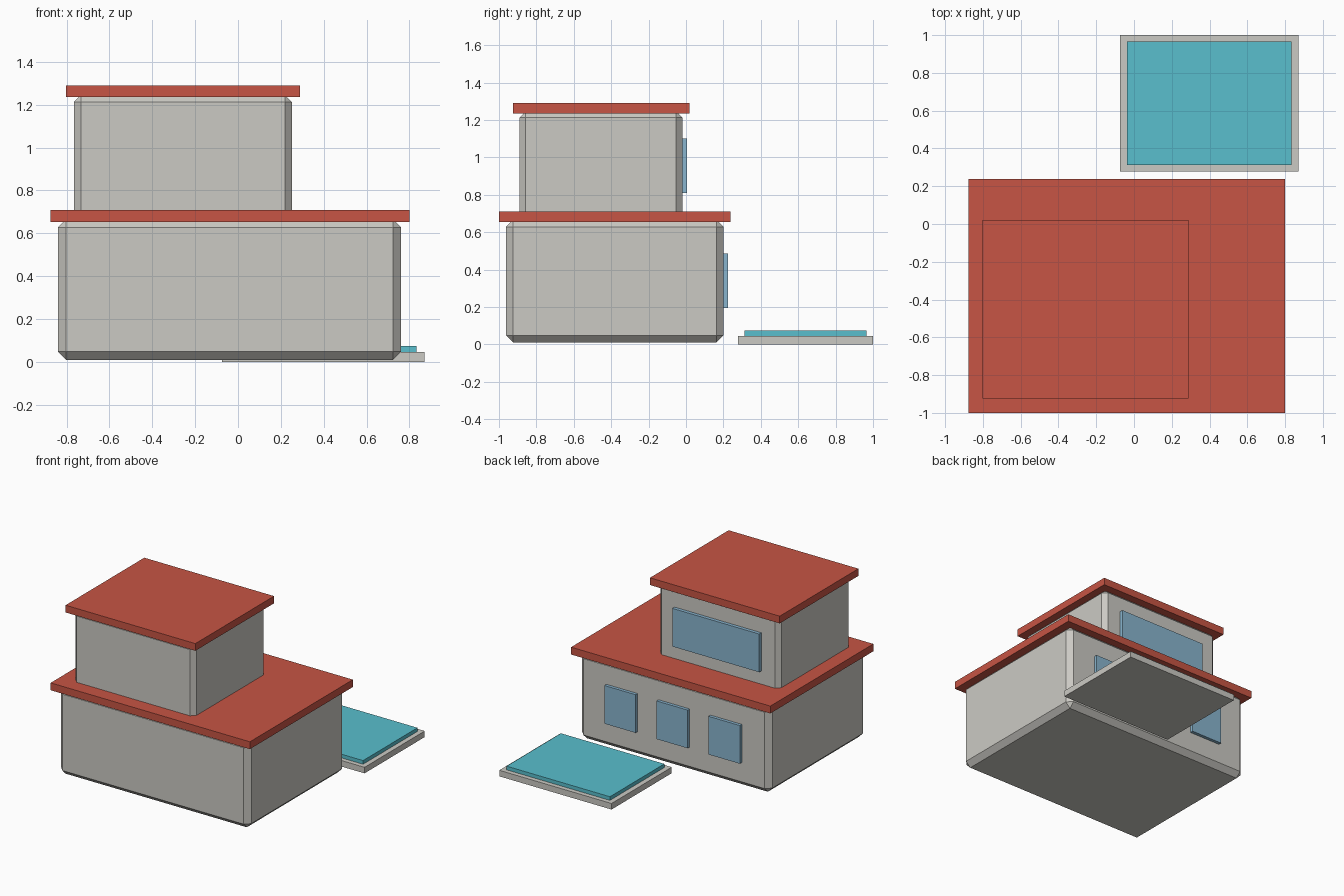
import bpy, bmesh

if "Cube" in bpy.data.objects:
    bpy.data.objects.remove(bpy.data.objects["Cube"])


def material(name, rgb):
    m = bpy.data.materials.new(name)
    m.diffuse_color = (*rgb, 1.0)
    m.use_nodes = True
    m.node_tree.nodes["Principled BSDF"].inputs["Base Color"].default_value = m.diffuse_color
    return m


WALL = material("warm_grey_wall", (0.60, 0.59, 0.55))
ROOF = material("brick_red", (0.57, 0.09, 0.058))
WATER = material("pool_turquoise", (0.10, 0.52, 0.61))
GLASS = material("window_blue", (0.25, 0.46, 0.62))


def box(name, x, y, z, mat, chamfer=0.0):
    """Box spanning the given (min, max) ranges, optionally with chamfered edges."""
    bm = bmesh.new()
    bmesh.ops.create_cube(bm, size=1.0)
    for v in bm.verts:
        v.co = [r[0] + (c + 0.5) * (r[1] - r[0]) for c, r in zip(v.co, (x, y, z))]
    if chamfer:
        bmesh.ops.bevel(bm, geom=bm.edges[:], offset=chamfer, segments=1,
                        affect='EDGES', clamp_overlap=True)
    mesh = bpy.data.meshes.new(name)
    bm.to_mesh(mesh)
    bm.free()
    mesh.materials.append(mat)
    obj = bpy.data.objects.new(name, mesh)
    bpy.context.collection.objects.link(obj)
    return obj


# Two storeys with chamfered walls and overhanging flat roofs
box("lower_storey", (-0.84, 0.76), (-0.963, 0.20), (0.01, 0.666), WALL, 0.038)
box("lower_roof", (-0.875, 0.80), (-1.0, 0.237), (0.653, 0.709), ROOF)
box("upper_storey", (-0.766, 0.252), (-0.89, -0.02), (0.67, 1.245), WALL, 0.033)
box("upper_roof", (-0.802, 0.289), (-0.925, 0.02), (1.235, 1.29), ROOF)

# Back windows: three below, one wide above
for i, cx in enumerate((-0.478, -0.04, 0.398)):
    box(f"lower_window_{i + 1}", (cx - 0.131, cx + 0.131), (0.175, 0.224),
        (0.195, 0.485), GLASS)
box("upper_window", (-0.62, 0.11), (-0.045, 0.006), (0.81, 1.10), GLASS)

# Pool in the back yard
box("pool_deck", (-0.074, 0.87), (0.277, 1.0), (0.0, 0.046), WALL)
box("pool_water", (-0.036, 0.833), (0.312, 0.965), (0.02, 0.074), WATER)
